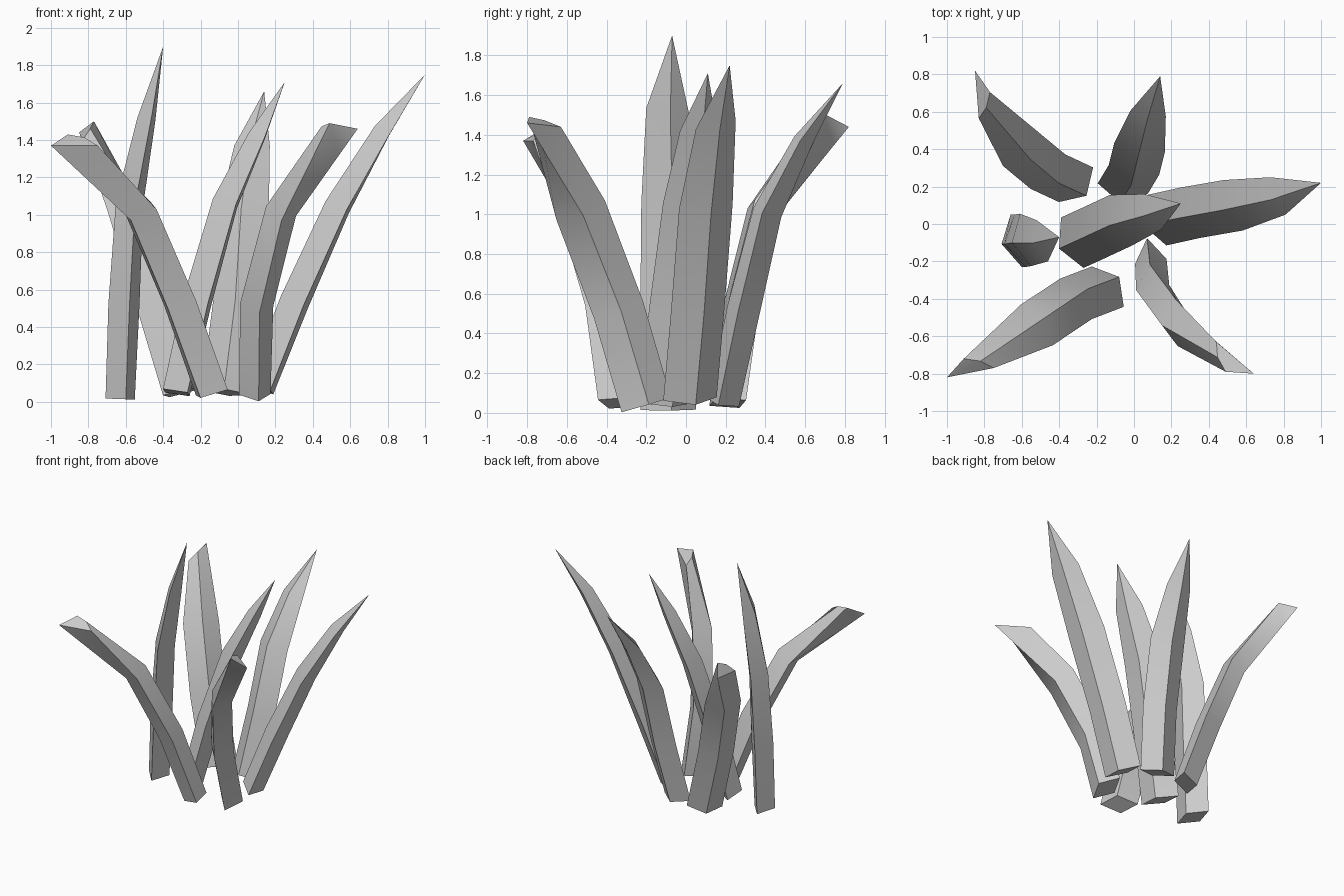
import bpy, bmesh, math
from mathutils import Vector

if "Cube" in bpy.data.objects:
    bpy.data.objects.remove(bpy.data.objects["Cube"])


def blade(name, path, width, end_width, droop=False):
    """Diamond-section leaf: four rings along the path, closing to a point."""
    pts = [Vector(p) for p in path]
    bm = bmesh.new()
    rings = []
    thickness = (0.17, 0.18, 0.17, 0.04) if droop else (0.16, 0.17, 0.15, 0.10)
    for i in range(4):
        # tangent follows the neighbouring path points, but never the tip
        tangent = (pts[min(i + 1, 3)] - pts[max(i - 1, 0)]).normalized()
        w = Vector(end_width if i == 3 else width)
        size = w.length
        if i < 3:
            w = (w - tangent * w.dot(tangent)).normalized() * size
        w /= 2
        t = tangent.cross(w).normalized() * thickness[i] / 2
        corners = [pts[i] + w, pts[i] + t, pts[i] - w, pts[i] - t]
        if droop and i == 3:
            # underside ridge runs straight on to the tip
            under = 1 if t.z < 0 else 3
            corners[under] = rings[2][under].co.lerp(pts[4], 0.7)
        rings.append([bm.verts.new((c.x, c.y, max(c.z, 0))) for c in corners])
    bm.faces.new(rings[0])
    for a, b in zip(rings, rings[1:]):
        for j in range(4):
            k = (j + 1) % 4
            bm.faces.new((a[j], a[k], b[k], b[j]))
    tip = bm.verts.new(pts[4])
    for j in range(4):
        bm.faces.new((rings[3][j], rings[3][(j + 1) % 4], tip))
    bmesh.ops.recalc_face_normals(bm, faces=bm.faces[:])
    mesh = bpy.data.meshes.new(name)
    bm.to_mesh(mesh)
    bm.free()
    # smooth along the length, crisp long edges
    mesh.shade_smooth()
    mesh.set_sharp_from_angle(angle=math.radians(40))
    bpy.context.collection.objects.link(bpy.data.objects.new(name, mesh))


# Tall upright leaf on the left
blade("left_leaf",
      [(-.63, -.09, .015), (-.61, -.09, .52), (-.58, -.085, 1.06), (-.49, -.09, 1.51), (-.40, -.07, 1.90)],
      (-.06, .28, 0), (-.06, .22, -.05))
# Drooping leaf at the back left
blade("back_left_leaf",
      [(-.31, .21, .05), (-.46, .28, .55), (-.605, .40, 1.03), (-.80, .635, 1.45), (-.85, .82, 1.44)],
      (.19, .18, 0), (.06, .14, .10), droop=True)
# Leaf leaning straight back
blade("back_leaf",
      [(-.06, .19, .05), (.00, .29, .52), (.03, .41, 1.01), (.075, .59, 1.37), (.14, .79, 1.66)],
      (.27, -.05, 0), (.19, -.03, 0))
# Long leaf leaning right
blade("right_leaf",
      [(.12, .02, .07), (.30, .06, .53), (.53, .10, 1.04), (.77, .15, 1.45), (1.0, .22, 1.75)],
      (-.10, .27, .03), (-.08, .20, .04))
# Leaf crossing the middle
blade("middle_leaf",
      [(-.33, -.10, .05), (-.22, -.05, .53), (-.07, .02, 1.06), (.10, .065, 1.42), (.25, .11, 1.71)],
      (.12, -.27, 0), (.09, -.19, 0))
# Drooping leaf at the front right, turned edge-on
blade("front_right_leaf",
      [(.09, -.20, .04), (.10, -.34, .52), (.23, -.53, 1.02), (.465, -.71, 1.465), (.64, -.80, 1.46)],
      (.04, -.26, 0), (.05, -.16, .05), droop=True)
# Drooping leaf at the front left
blade("front_left_leaf",
      [(-.14, -.335, .05), (-.31, -.40, .53), (-.52, -.54, 1.02), (-.83, -.745, 1.40), (-1.0, -.82, 1.37)],
      (-.18, .21, 0), (-.16, .05, .06), droop=True)
